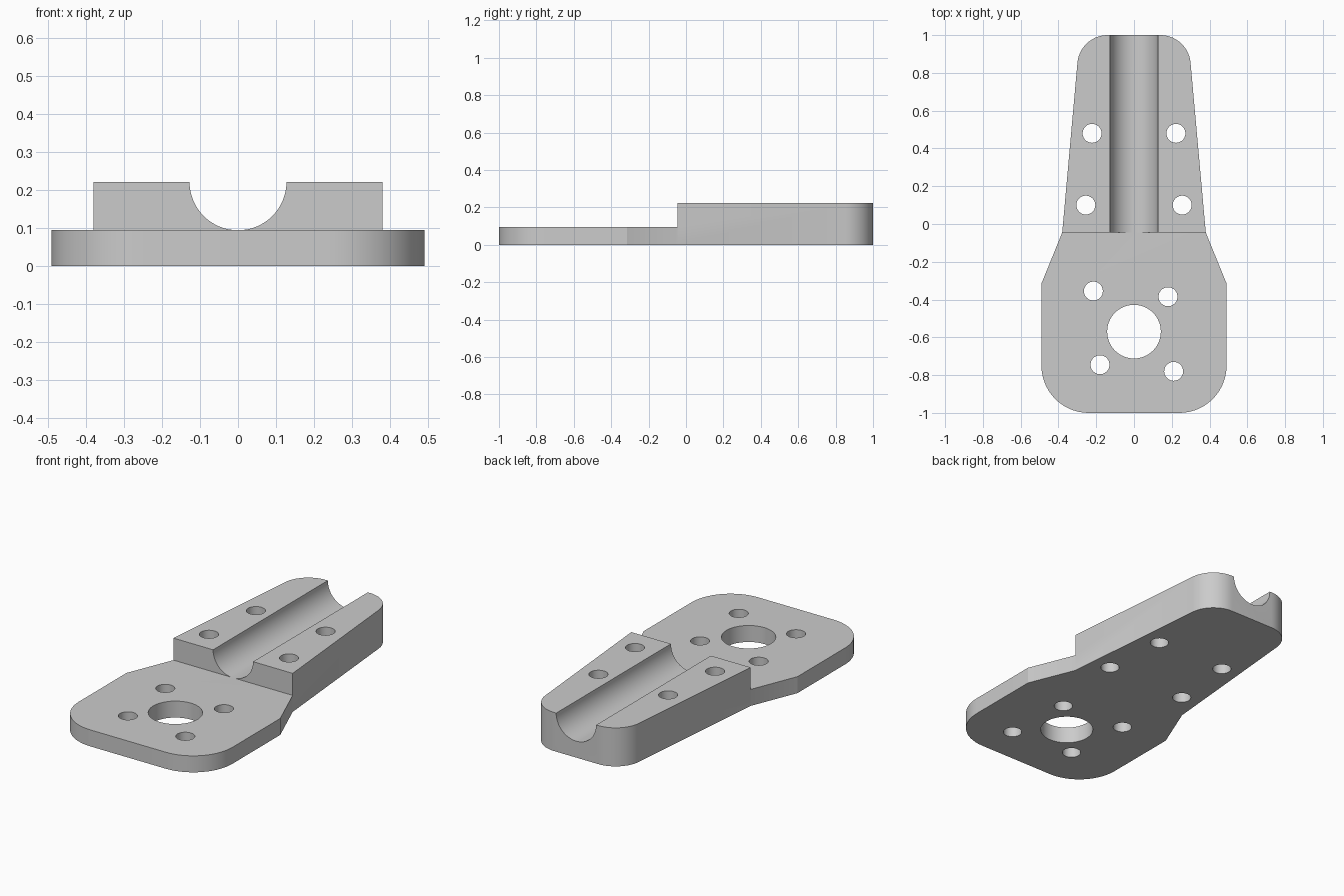
import bpy
import bmesh
from math import sin, cos, radians
from mathutils import Matrix, Vector

cube = bpy.data.objects.get("Cube")
if cube:
    bpy.data.objects.remove(cube, do_unlink=True)

HEIGHT = 0.222       # thick rear block
PLATE = 0.095        # thin front plate
STEP_Y = -0.045      # where the block rises from the plate
GROOVE_R = 0.1275
HOLE_R = 0.05

grey = bpy.data.materials.new("light grey")
grey.use_nodes = True
colour = (0.6, 0.6, 0.6, 1)
grey.diffuse_color = colour
grey.node_tree.nodes["Principled BSDF"].inputs["Base Color"].default_value = colour


def make_object(name, bm):
    bmesh.ops.recalc_face_normals(bm, faces=bm.faces)
    mesh = bpy.data.meshes.new(name)
    bm.to_mesh(mesh)
    bm.free()
    mesh.materials.append(grey)
    obj = bpy.data.objects.new(name, mesh)
    bpy.context.collection.objects.link(obj)
    return obj


def arc(cx, cy, r, start, end, steps=14):
    angles = [radians(start + (end - start) * i / steps) for i in range(steps + 1)]
    return [(cx + r * cos(a), cy + r * sin(a)) for a in angles]


def cut(target, cutter):
    mod = target.modifiers.new("cut", "BOOLEAN")
    mod.operation = "DIFFERENCE"
    mod.solver = "EXACT"
    mod.object = cutter
    bpy.context.view_layer.objects.active = target
    bpy.ops.object.modifier_apply(modifier=mod.name)
    bpy.data.objects.remove(cutter, do_unlink=True)


def cylinder(name, r, depth, matrix):
    bm = bmesh.new()
    bmesh.ops.create_cone(bm, cap_ends=True, segments=64, radius1=r, radius2=r,
                          depth=depth, matrix=matrix)
    return make_object(name, bm)


# Body: mirrored outline extruded to full height
half = arc(0.24, -0.75, 0.25, -90, 0)
half += [(0.49, -0.315), (0.38, STEP_Y)]
half += arc(0.14, 0.84, 0.16, 5, 90)
outline = half + [(-x, y) for x, y in reversed(half)]
bm = bmesh.new()
base = bm.faces.new([bm.verts.new((x, y, 0)) for x, y in outline])
top = bmesh.ops.extrude_face_region(bm, geom=[base])["geom"]
bmesh.ops.translate(bm, vec=Vector((0, 0, HEIGHT)),
                    verts=[v for v in top if isinstance(v, bmesh.types.BMVert)])
body = make_object("mounting_bracket", bm)

# Step: lower the front part to a thin plate
bm = bmesh.new()
bmesh.ops.create_cube(bm, size=1, matrix=Matrix.Translation((0, STEP_Y - 1, PLATE + 0.5))
                      @ Matrix.Diagonal((2, 2, 1, 1)))
cut(body, make_object("step_cutter", bm))

# Groove: half-round channel along the rear block
cut(body, cylinder("groove_cutter", GROOVE_R, 1.25,
                   Matrix.Translation((0, 0.575, HEIGHT)) @ Matrix.Rotation(radians(90), 4, "X")))

# Holes: shaft opening, four plate holes and mirrored block holes
holes = [(0, -0.57, 0.142)]
holes += [(x, y, HOLE_R) for x, y in
          ((-0.215, -0.355), (0.18, -0.385), (-0.18, -0.745), (0.21, -0.78))]
for side in (-1, 1):
    holes += [(side * 0.222, 0.48, HOLE_R), (side * 0.255, 0.10, HOLE_R)]
for x, y, r in holes:
    cut(body, cylinder("hole_cutter", r, 1, Matrix.Translation((x, y, 0))))

# Smooth the round walls, keep the edges sharp
bpy.ops.object.select_all(action="DESELECT")
body.select_set(True)
bpy.context.view_layer.objects.active = body
bpy.ops.object.shade_smooth_by_angle(angle=radians(20))
